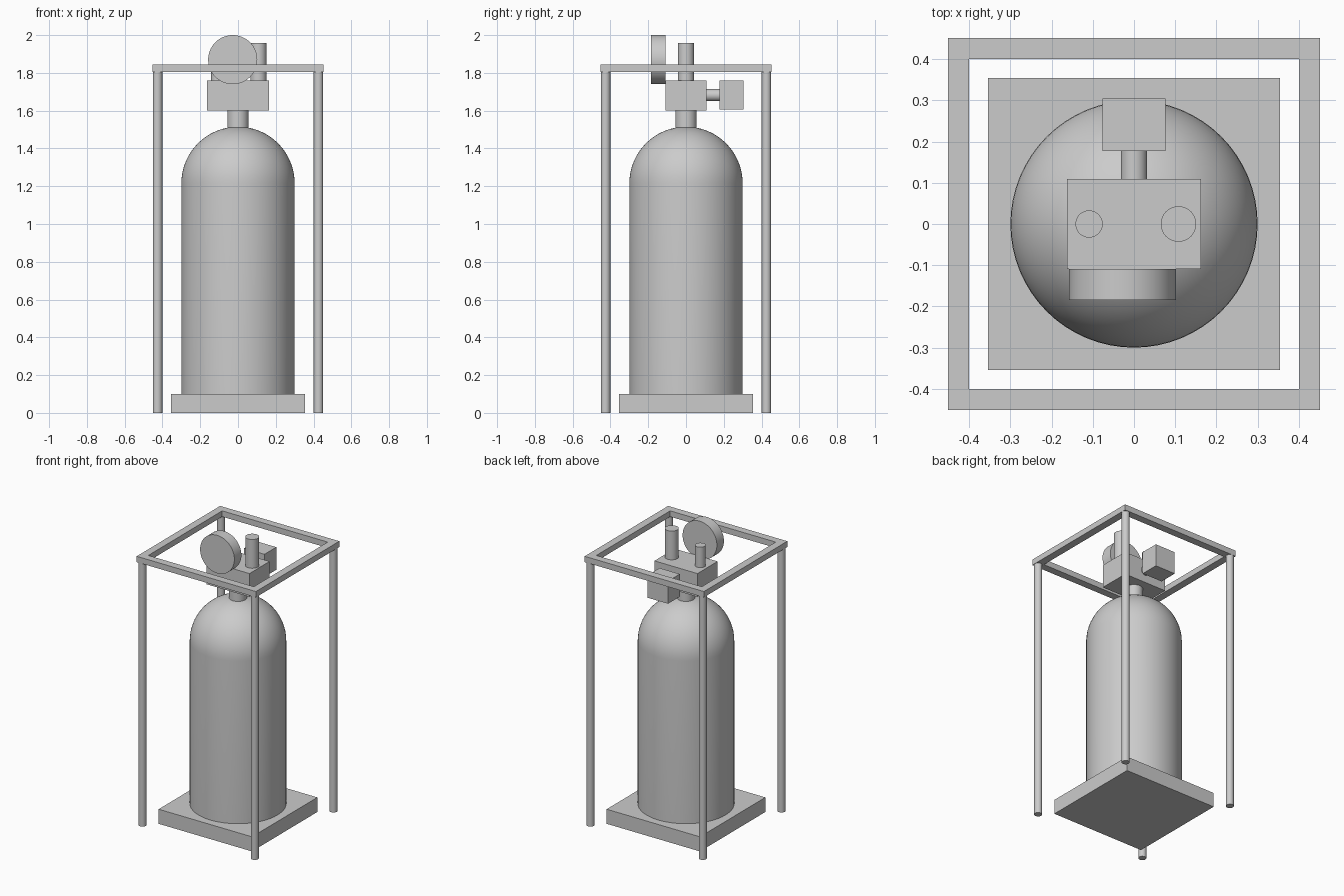
import bpy, bmesh, math
from mathutils import Matrix, Vector

cube = bpy.data.objects.get("Cube")
if cube:
    bpy.data.objects.remove(cube, do_unlink=True)

grey = bpy.data.materials.new("plain grey")
grey.use_nodes = True
colour = (0.6, 0.6, 0.6, 1)
grey.diffuse_color = colour
grey.node_tree.nodes["Principled BSDF"].inputs["Base Color"].default_value = colour


def finish(name, bm, smooth=False):
    bmesh.ops.recalc_face_normals(bm, faces=bm.faces)
    mesh = bpy.data.meshes.new(name)
    bm.to_mesh(mesh)
    bm.free()
    mesh.materials.append(grey)
    obj = bpy.data.objects.new(name, mesh)
    bpy.context.collection.objects.link(obj)
    if smooth:
        bpy.ops.object.select_all(action='DESELECT')
        obj.select_set(True)
        bpy.context.view_layer.objects.active = obj
        bpy.ops.object.shade_smooth_by_angle(angle=math.radians(35))
    return obj


def box(name, low, high):
    low, high = Vector(low), Vector(high)
    bm = bmesh.new()
    bmesh.ops.create_cube(bm, size=1)
    bmesh.ops.scale(bm, vec=high - low, verts=bm.verts)
    bmesh.ops.translate(bm, vec=(low + high) / 2, verts=bm.verts)
    return finish(name, bm)


def rod(name, start, end, radius, sides=48):
    start, end = Vector(start), Vector(end)
    axis = end - start
    turn = axis.to_track_quat('Z', 'Y').to_matrix().to_4x4()
    bm = bmesh.new()
    bmesh.ops.create_cone(bm, cap_ends=True, segments=sides, radius1=radius,
                          radius2=radius, depth=axis.length,
                          matrix=Matrix.Translation((start + end) / 2) @ turn)
    return finish(name, bm, True)


def lathe(name, profile, sides=64):
    bm = bmesh.new()
    verts = [bm.verts.new((r, 0, z)) for r, z in profile]
    edges = [bm.edges.new(pair) for pair in zip(verts, verts[1:])]
    bmesh.ops.spin(bm, geom=verts + edges, cent=(0, 0, 0), axis=(0, 0, 1),
                   angle=math.tau, steps=sides)
    bmesh.ops.remove_doubles(bm, verts=bm.verts, dist=0.0001)
    return finish(name, bm, True)


# Base plate and domed tank
box("base_plate", (-0.354, -0.354, 0), (0.354, 0.354, 0.1))
R, SHOULDER, STEPS = 0.3, 1.215, 16
dome = [(R * math.cos(i / STEPS * math.pi / 2),
         SHOULDER + R * math.sin(i / STEPS * math.pi / 2)) for i in range(STEPS)]
lathe("tank", [(0, 0.1), (R, 0.1)] + dome + [(0, SHOULDER + R)])

# Valve assembly
rod("neck", (0, 0, 1.49), (0, 0, 1.6), 0.056)
box("valve_block", (-0.163, -0.109, 1.6), (0.163, 0.109, 1.76))
rod("tall_post", (0.108, 0, 1.76), (0.108, 0, 1.957), 0.043)
rod("short_post", (-0.109, 0, 1.76), (-0.109, 0, 1.9), 0.033)
rod("gauge", (-0.028, -0.109, 1.87), (-0.028, -0.185, 1.87), 0.13, 64)
rod("outlet_stem", (0, 0.109, 1.682), (0, 0.178, 1.682), 0.032)
box("outlet_box", (-0.077, 0.177, 1.605), (0.077, 0.305, 1.76))

# Four legs carrying a square top frame
for side, x in (("left", 0.426), ("right", -0.426)):
    for end, y in (("front", -0.426), ("back", 0.426)):
        rod(f"{end}_{side}_leg", (x, y, 0), (x, y, 1.805), 0.025, 32)

bm = bmesh.new()
rings = []
for half, z in ((0.452, 1.805), (0.452, 1.845), (0.4, 1.845), (0.4, 1.805)):
    rings.append([bm.verts.new((sx * half, sy * half, z))
                  for sx, sy in ((1, 1), (-1, 1), (-1, -1), (1, -1))])
for i in range(4):
    a, b = rings[i], rings[(i + 1) % 4]
    for j in range(4):
        k = (j + 1) % 4
        bm.faces.new((a[j], a[k], b[k], b[j]))
finish("top_frame", bm)
